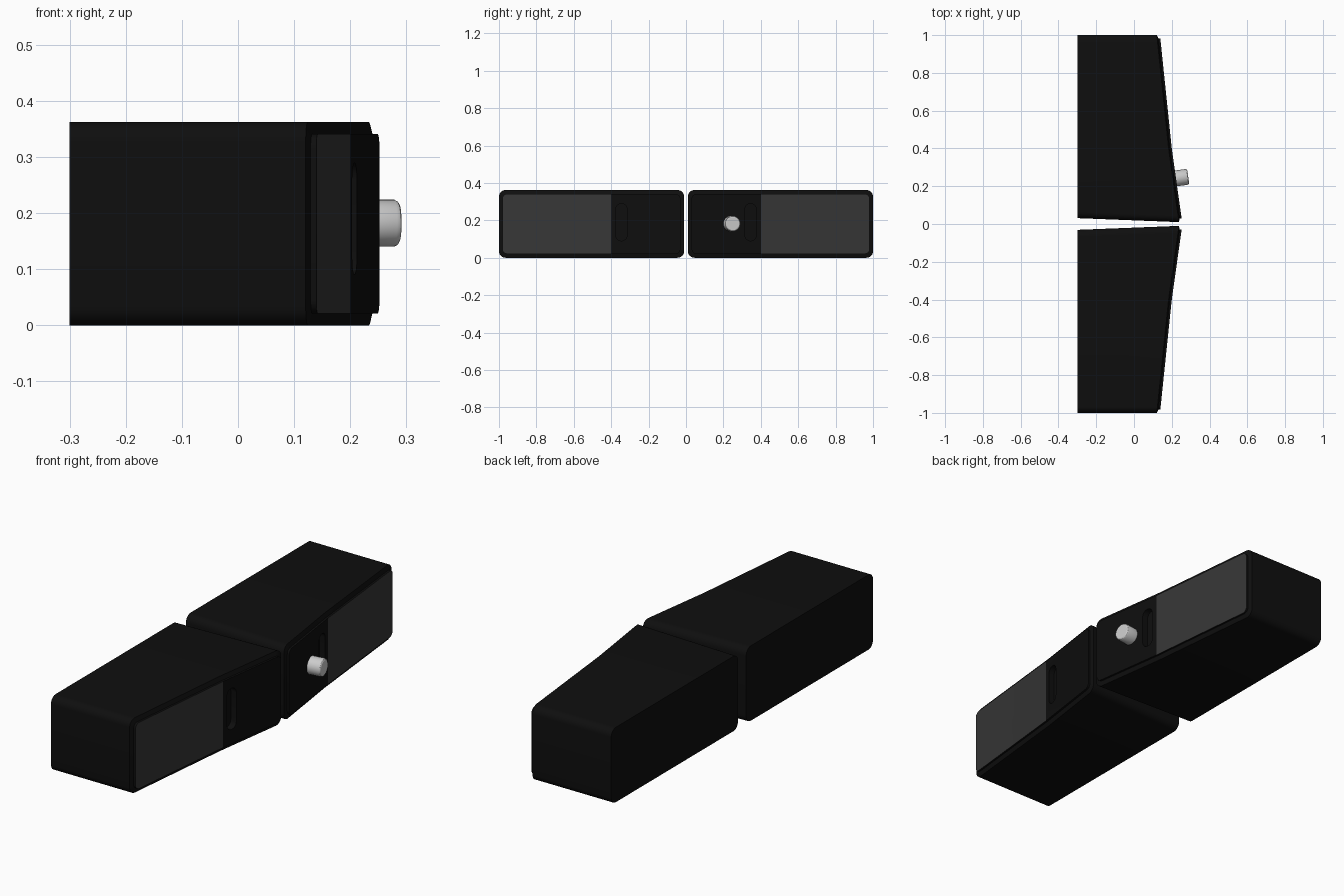
import bpy, bmesh, math
from mathutils import Vector, Matrix

if "Cube" in bpy.data.objects:
    bpy.data.objects.remove(bpy.data.objects["Cube"])

def material(name, v):
    m = bpy.data.materials.new(name)
    m.diffuse_color = (v, v, v, 1)
    m.use_nodes = True
    m.node_tree.nodes["Principled BSDF"].inputs["Base Color"].default_value = m.diffuse_color
    return m

BLACK = material("black", 0.0045)
GRILLE = material("dark grey grille", 0.037)
SILVER = material("silver", 0.6)
H, BEND = 0.362, 0.40


def front_x(y):
    """Front surface: two planes meeting where the grille starts."""
    return 0.20 + (BEND - y) * (0.141 if y < BEND else 0.104)


def profile(y0, y1, z0, z1, r, n=6):
    """Rounded rectangle in y/z with extra points at the bend."""
    pts = []
    for cy, cz, a0 in ((y1 - r, z0 + r, -90), (y1 - r, z1 - r, 0),
                       (y0 + r, z1 - r, 90), (y0 + r, z0 + r, 180)):
        for i in range(n + 1):
            a = math.radians(a0 + 90 * i / n)
            pts.append((cy + r * math.cos(a), cz + r * math.sin(a)))
        if a0 == 0:
            pts.append((BEND, z1))
    pts.append((BEND, z0))
    return pts


def make_object(name, bm, mats, s):
    bmesh.ops.scale(bm, vec=(1, s, 1), verts=bm.verts)
    bmesh.ops.recalc_face_normals(bm, faces=bm.faces)
    me = bpy.data.meshes.new(name)
    bm.to_mesh(me)
    bm.free()
    for m in mats:
        me.materials.append(m)
    ob = bpy.data.objects.new(name, me)
    bpy.context.collection.objects.link(ob)
    return ob


def smooth(ob):
    bpy.ops.object.select_all(action='DESELECT')
    ob.select_set(True)
    bpy.context.view_layer.objects.active = ob
    bpy.ops.object.shade_smooth_by_angle(angle=math.radians(30))


def cabinet(name, s):
    bm = bmesh.new()
    outer = profile(0.01, 1, 0, H, 0.035)
    inner = profile(0.03, 0.982, 0.021, H - 0.021, 0.025)
    rings = [[(-0.3, y, z) for y, z in profile(0.031, 1, 0, H, 0.035)]]
    for prof, dx in ((outer, -0.017), (inner, -0.010), (inner, 0)):
        rings.append([(front_x(y) + dx, y, z) for y, z in prof])
    rings = [[bm.verts.new(p) for p in ring] for ring in rings]
    n = len(outer)
    for a, b in zip(rings, rings[1:]):
        for i in range(n):
            j = (i + 1) % n
            bm.faces.new((a[i], a[j], b[j], b[i]))
    bm.faces.new(rings[0])
    # front: grille half and plain half, split at the bend
    f = rings[-1]
    k = next(i for i, v in enumerate(f) if abs(v.co.y - BEND) < 1e-6)
    grille = bm.faces.new([f[-1]] + f[:k + 1])
    grille.material_index = 1
    bm.faces.new(f[k:])
    return make_object(name, bm, (BLACK, GRILLE), s)


def slot_cutter(name, s):
    """Upright capsule prism that recesses the slot."""
    bm = bmesh.new()
    r, yc, zc, half = 0.030, 0.345, 0.19, 0.07
    pts = []
    for i in range(9):
        a = math.pi * i / 8
        pts.append((yc + r * math.cos(a), zc + half + r * math.sin(a)))
    for i in range(9):
        a = math.pi + math.pi * i / 8
        pts.append((yc + r * math.cos(a), zc - half + r * math.sin(a)))
    low = [bm.verts.new((front_x(y) - 0.03, y, z)) for y, z in pts]
    high = [bm.verts.new((front_x(y) + 0.03, y, z)) for y, z in pts]
    bm.faces.new(low)
    bm.faces.new(high)
    for i in range(len(pts)):
        j = (i + 1) % len(pts)
        bm.faces.new((low[i], low[j], high[j], high[i]))
    ob = make_object(name, bm, (BLACK,), s)
    ob.hide_render = True
    ob.hide_viewport = False
    return ob


# two mirrored speaker cabinets, each with a recessed slot
for side, s in (("right", 1), ("left", -1)):
    body = cabinet(side + "_speaker_cabinet", s)
    cutter = slot_cutter(side + "_slot_cutter", s)
    mod = body.modifiers.new("slot", 'BOOLEAN')
    mod.operation, mod.solver, mod.object = 'DIFFERENCE', 'EXACT', cutter
    bpy.ops.object.select_all(action='DESELECT')
    body.select_set(True)
    bpy.context.view_layer.objects.active = body
    bpy.ops.object.modifier_apply(modifier=mod.name)
    bpy.data.objects.remove(cutter)
    smooth(body)

# volume knob, standing square to the sloped front of one cabinet
bm = bmesh.new()
axis = Vector((1, 0.141, 0)).normalized()
start = Vector((front_x(0.24) - 0.01, 0.24, 0.182))
side_dir = Vector((-axis.y, axis.x, 0))
rings = []
for d, r in ((0, 0.042), (0.066, 0.042), (0.072, 0.039), (0.075, 0.034)):
    rings.append([bm.verts.new(start + axis * d
                  + r * (math.cos(t) * side_dir + math.sin(t) * Vector((0, 0, 1))))
                  for t in (2 * math.pi * i / 32 for i in range(32))])
for a, b in zip(rings, rings[1:]):
    for i in range(32):
        j = (i + 1) % 32
        bm.faces.new((a[i], a[j], b[j], b[i]))
bm.faces.new(rings[0])
bm.faces.new(rings[-1])
smooth(make_object("volume_knob", bm, (SILVER,), 1))
